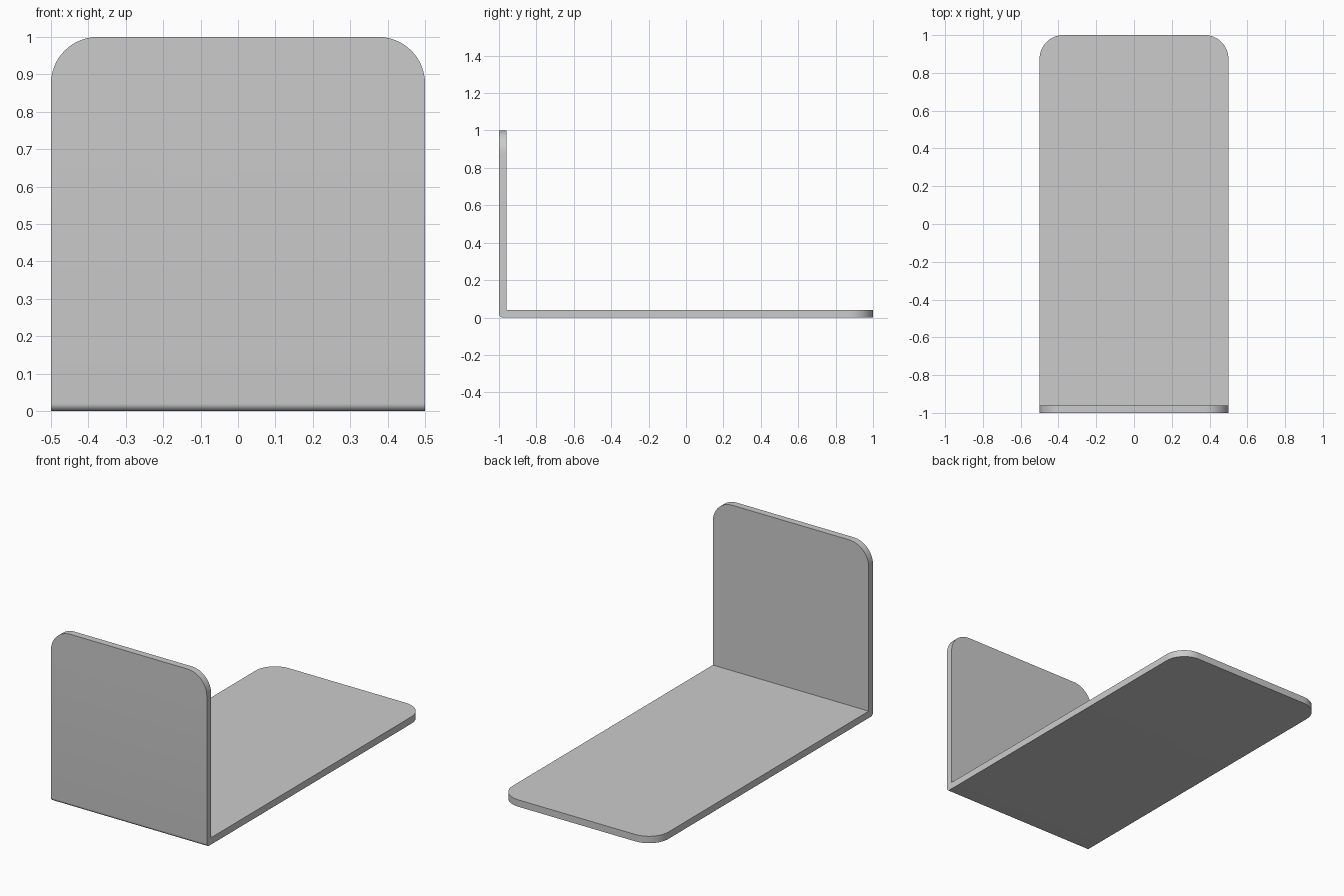
import bpy
import bmesh
import math

cube = bpy.data.objects.get("Cube")
if cube:
    bpy.data.objects.remove(cube, do_unlink=True)

HALF_WIDTH, HALF_DEPTH, HEIGHT = 0.5, 1.0, 1.0
THICK = 0.04
CORNER, BEND = 0.125, 0.02

# Single grey finish
grey = bpy.data.materials.new("grey_metal")
grey.use_nodes = True
colour = (0.6, 0.6, 0.6, 1.0)
grey.diffuse_color = colour
grey.node_tree.nodes["Principled BSDF"].inputs["Base Color"].default_value = colour


def edges_at(bm, test):
    """Edges whose two ends both pass the test."""
    return [e for e in bm.edges if all(test(v.co) for v in e.verts)]


def round_edges(bm, edges, radius, segments):
    bmesh.ops.bevel(bm, geom=edges, offset=radius, offset_type='OFFSET',
                    segments=segments, profile=0.5, affect='EDGES')


# L-shaped side profile, extruded across the width
front, back = -HALF_DEPTH, HALF_DEPTH
profile = [(front, 0), (back, 0), (back, THICK),
           (front + THICK, THICK), (front + THICK, HEIGHT), (front, HEIGHT)]
bm = bmesh.new()
side = bm.faces.new([bm.verts.new((-HALF_WIDTH, y, z)) for y, z in profile])
sweep = bmesh.ops.extrude_face_region(bm, geom=[side])
moved = [g for g in sweep["geom"] if isinstance(g, bmesh.types.BMVert)]
bmesh.ops.translate(bm, verts=moved, vec=(2 * HALF_WIDTH, 0, 0))
# The starting face can survive the extrusion, so normals are rebuilt
bmesh.ops.recalc_face_normals(bm, faces=bm.faces)

# Rounded free corners of the upright and the base
for sign in (-1, 1):
    round_edges(bm, edges_at(bm, lambda c: c.x * sign > HALF_WIDTH - 1e-4
                             and c.z > HEIGHT - 1e-4), CORNER, 16)
    round_edges(bm, edges_at(bm, lambda c: c.x * sign > HALF_WIDTH - 1e-4
                             and c.y > back - 1e-4), CORNER, 16)

# Softened outside of the bend
round_edges(bm, edges_at(bm, lambda c: c.y < front + 1e-4 and c.z < 1e-4), BEND, 8)

mesh = bpy.data.meshes.new("bent_plate")
bm.to_mesh(mesh)
bm.free()
mesh.materials.append(grey)
plate = bpy.data.objects.new("bent_plate", mesh)
bpy.context.collection.objects.link(plate)

# Smooth curves, crisp plate edges
bpy.ops.object.select_all(action='DESELECT')
plate.select_set(True)
bpy.context.view_layer.objects.active = plate
bpy.ops.object.shade_smooth_by_angle(angle=math.radians(30))
